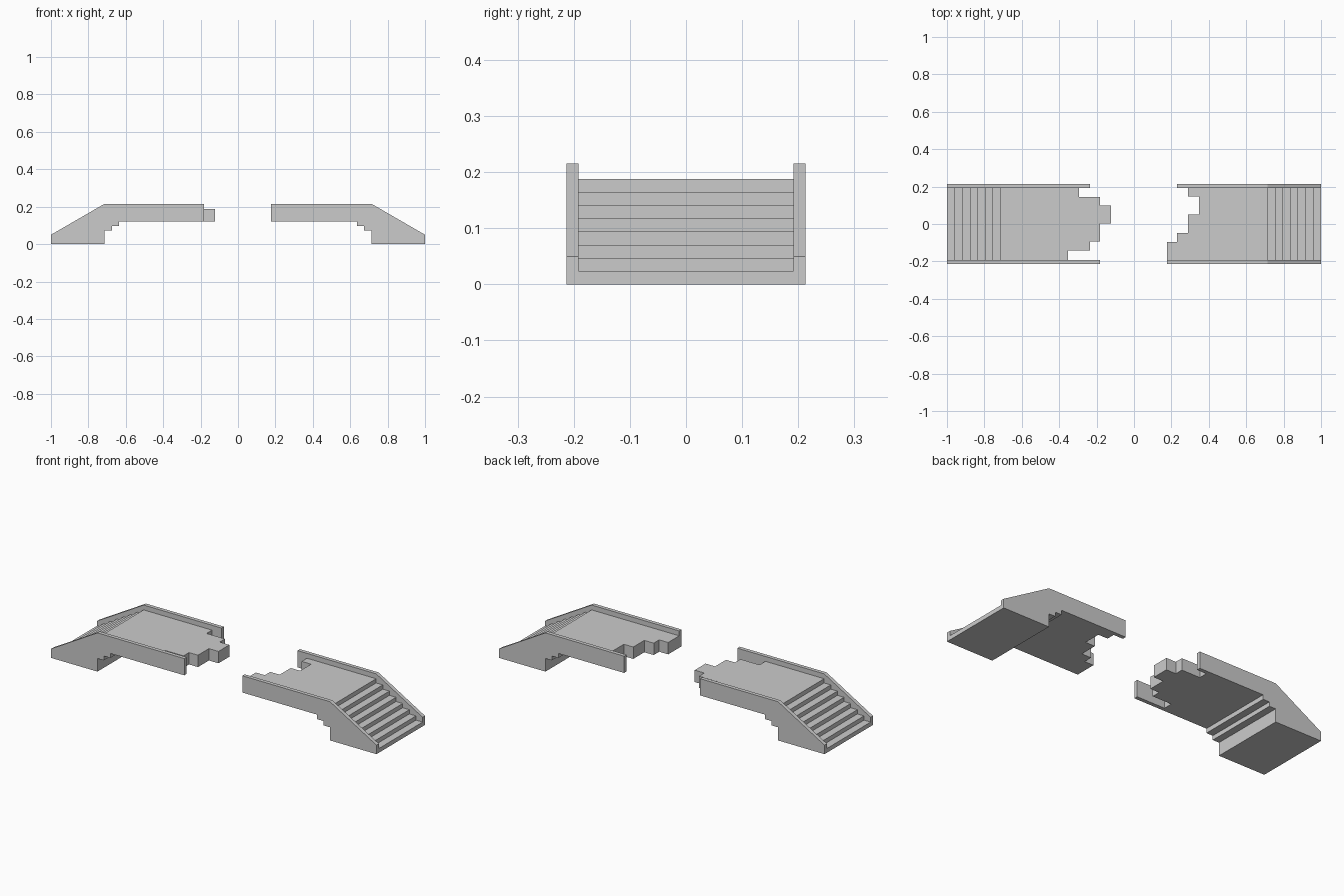
import bpy, bmesh

if "Cube" in bpy.data.objects:
    bpy.data.objects.remove(bpy.data.objects["Cube"])

W, WALL = 0.213, 0.192      # outer half width, inner face of parapets
RISE, TREAD, N = 0.0235, 0.0408, 7
LAND = -1 + N * TREAD       # x where the stairs meet the deck


def prism(name, pts, lo, hi, to3d):
    """Extrude a 2D outline between lo and hi; to3d maps (a, b, depth) to xyz."""
    bm = bmesh.new()
    rings = [[bm.verts.new(to3d(a, b, d)) for a, b in pts] for d in (lo, hi)]
    n = len(pts)
    for r in rings:
        bm.faces.new(r)
    for i in range(n):
        j = (i + 1) % n
        bm.faces.new((rings[0][i], rings[0][j], rings[1][j], rings[1][i]))
    bmesh.ops.recalc_face_normals(bm, faces=bm.faces)
    me = bpy.data.meshes.new(name)
    bm.to_mesh(me)
    bm.free()
    ob = bpy.data.objects.new(name, me)
    bpy.context.collection.objects.link(ob)
    return ob


def cut(ob, cutter, op):
    """Apply a boolean and discard the cutter."""
    mod = ob.modifiers.new("cut", 'BOOLEAN')
    mod.operation, mod.solver, mod.object = op, 'EXACT', cutter
    bpy.context.view_layer.objects.active = ob
    bpy.ops.object.modifier_apply(modifier=mod.name)
    bpy.data.objects.remove(cutter, do_unlink=True)


# Side profile: ramped parapet, deck, stepped corbel under the deck
side = [(-1, 0), (-1, 0.05), (LAND, 0.215), (0, 0.215), (0, 0.122),
        (-0.635, 0.122), (-0.635, 0.097), (-0.675, 0.097),
        (-0.675, 0.073), (LAND, 0.073), (LAND, 0)]

# Open space above the treads and deck
walkway = [(-1.1, RISE)]
for i in range(1, N + 1):
    x = -1 + i * TREAD
    walkway += [(x, i * RISE), (x, (i + 1) * RISE)]
walkway += [(0.1, (N + 1) * RISE), (0.1, 0.4), (-1.1, 0.4)]

# Broken ends: (upper y of strip, distance of the end from the centre)
left_break = [(0.3, 0.236), (WALL, 0.294), (0.144, 0.181), (0.098, 0.122),
              (0.003, 0.181), (-0.093, 0.236), (-0.141, 0.353), (-WALL, 0.181)]
right_break = [(0.3, 0.231), (WALL, 0.289), (0.146, 0.347), (0.05, 0.289),
               (-0.047, 0.231), (-0.095, 0.176)]


def bridge_half(name, s, breaks):
    def xz(a, b, d):
        return (s * a, d, b)

    half = prism(name, side, -W, W, xz)
    cut(half, prism("walkway_cutter", walkway, -WALL, WALL, xz), 'DIFFERENCE')
    plan = []
    lows = [b[0] for b in breaks[1:]] + [-0.3]
    for (top, x), low in zip(breaks, lows):
        plan += [(-x, top), (-x, low)]
    plan += [(-1.2, -0.3), (-1.2, 0.3)]
    cut(half, prism("break_cutter", plan, -0.1, 0.5,
                    lambda a, b, d: (s * a, b, d)), 'INTERSECT')


bridge_half("broken_bridge_left", 1, left_break)
bridge_half("broken_bridge_right", -1, right_break)
